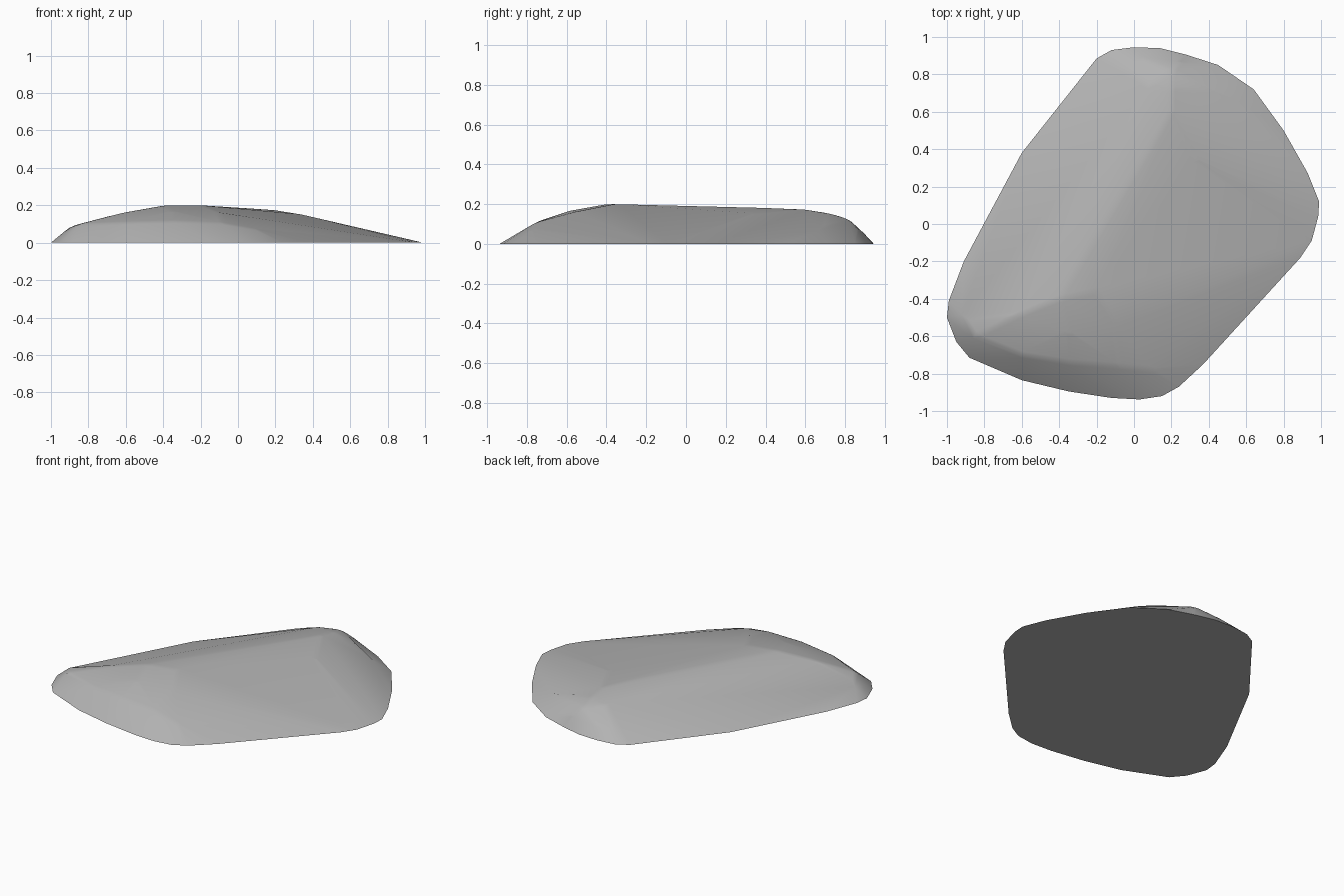
import bpy
import bmesh
import math

default_cube = bpy.data.objects.get("Cube")
if default_cube:
    bpy.data.objects.remove(default_cube, do_unlink=True)

# Ground outline, counter-clockwise from the back
OUTLINE = [
    (0, .945), (-.12, .93), (-.2, .885), (-.25, .82), (-.6, .38), (-.8, 0),
    (-.91, -.2), (-.99, -.41), (-1, -.5), (-.95, -.63), (-.88, -.715),
    (-.6, -.835), (-.35, -.895), (-.12, -.93), (.03, -.938), (.15, -.92),
    (.24, -.87), (.37, -.75), (.89, -.18), (.95, -.09), (.985, .04),
    (.99, .12), (.93, .27), (.8, .5), (.64, .72), (.45, .85), (.28, .905), (.14, .94),
]

# Worn crest along the top, from the front shoulder to the back
CREST = [
    (-.4, -.4, .2), (-.2, -.36, .2), (-.6, -.48, .165), (-.35, -.58, .168),
    (-.1, -.55, .162), (.08, .4, .181), (.2, .6, .174), (.33, .35, .153),
    (.2, .72, .154), (.08, .74, .143),
]

# Rounded shoulders between the crest and the ground
SHOULDER = [
    (-.9, -.5, .085), (-.85, -.6, .1), (-.92, -.57, .05), (-.6, -.7, .11),
    (-.35, -.74, .115), (-.08, -.76, .105), (.1, -.78, .07),
    (-.05, .86, .06), (.05, .88, .07), (.2, .82, .125), (.24, .86, .08),
    (.42, .56, .12), (.45, .7, .1),
]


def make_material(name, colour):
    mat = bpy.data.materials.new(name)
    mat.use_nodes = True
    mat.diffuse_color = colour
    bsdf = mat.node_tree.nodes["Principled BSDF"]
    bsdf.inputs["Base Color"].default_value = colour
    bsdf.inputs["Roughness"].default_value = 0.9
    return mat


def convex_stone(name, points, material):
    bm = bmesh.new()
    for point in points:
        bm.verts.new(point)
    hull = bmesh.ops.convex_hull(bm, input=bm.verts[:])
    loose = [v for v in bm.verts if not v.link_faces]
    bmesh.ops.delete(bm, geom=loose, context='VERTS')

    # Merge the flat underside into one face
    bmesh.ops.dissolve_limit(bm, angle_limit=math.radians(1),
                             verts=bm.verts[:], edges=bm.edges[:])

    # Soften the ridges, leaving the ground edge crisp
    ridges = [e for e in bm.edges
              if all(v.co.z > .01 for v in e.verts)
              and e.calc_face_angle(0) > math.radians(6)]
    bmesh.ops.bevel(bm, geom=ridges, offset=.02, segments=2, profile=.5,
                    affect='EDGES', clamp_overlap=True)
    bmesh.ops.recalc_face_normals(bm, faces=bm.faces[:])

    mesh = bpy.data.meshes.new(name)
    bm.to_mesh(mesh)
    bm.free()
    mesh.materials.append(material)
    stone = bpy.data.objects.new(name, mesh)
    bpy.context.scene.collection.objects.link(stone)
    return stone


stone_grey = make_material("stone grey", (.45, .45, .45, 1))
base = [(x, y, 0) for x, y in OUTLINE]
stone = convex_stone("flat_stone", base + CREST + SHOULDER, stone_grey)

# Smooth shading with a sharp ground edge
bpy.ops.object.select_all(action='DESELECT')
stone.select_set(True)
bpy.context.view_layer.objects.active = stone
bpy.ops.object.shade_smooth_by_angle(angle=math.radians(30))
